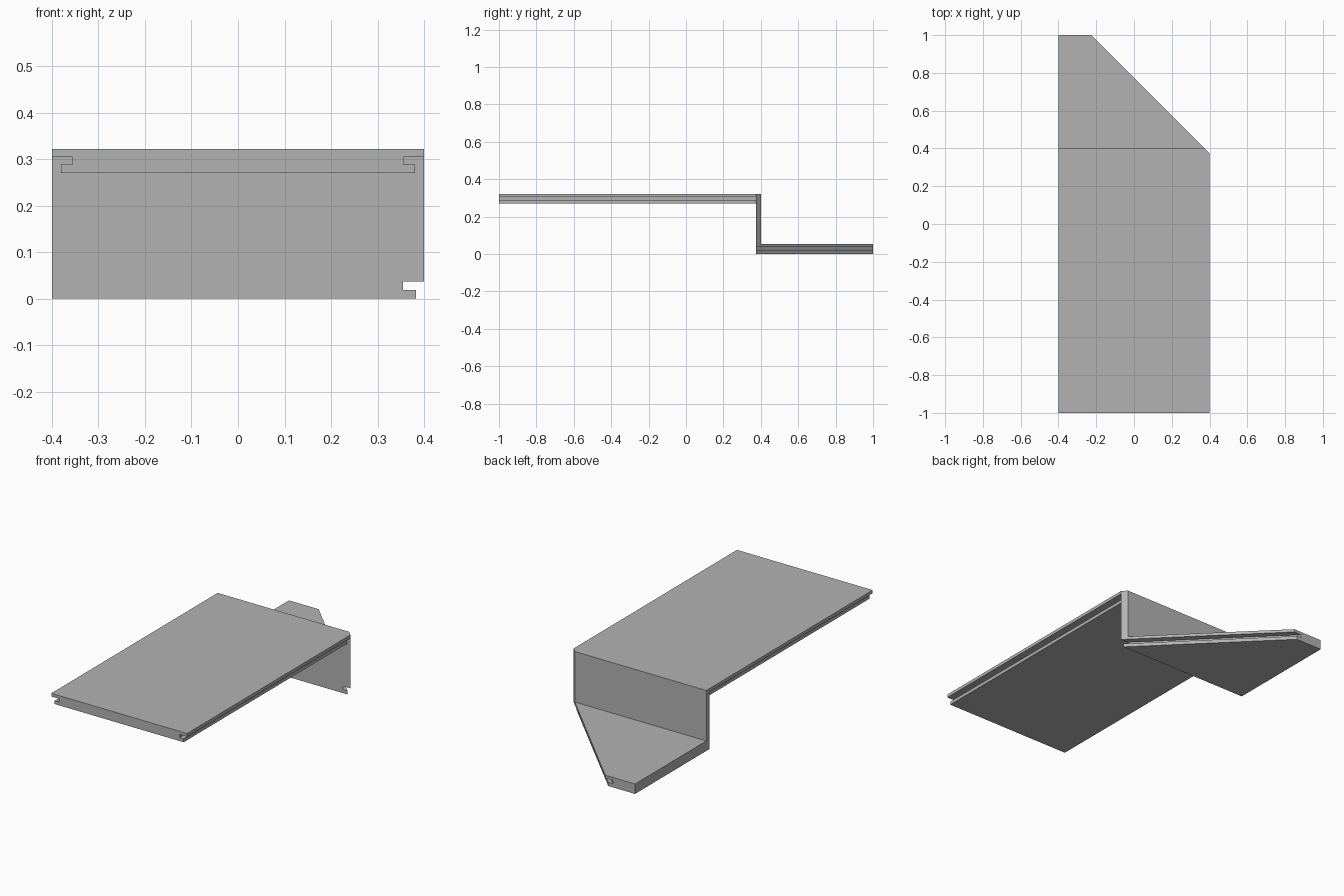
import bpy
import bmesh

if "Cube" in bpy.data.objects:
    bpy.data.objects.remove(bpy.data.objects["Cube"], do_unlink=True)

grey = bpy.data.materials.new("plain_grey")
grey.use_nodes = True
colour = (0.45, 0.45, 0.45, 1)
grey.diffuse_color = colour
grey.node_tree.nodes["Principled BSDF"].inputs["Base Color"].default_value = colour


def loft(name, start, end):
    """Solid between two matching outlines."""
    bm = bmesh.new()
    a = [bm.verts.new(p) for p in start]
    b = [bm.verts.new(p) for p in end]
    bm.faces.new(a)
    bm.faces.new(b[::-1])
    for i in range(len(a)):
        j = (i + 1) % len(a)
        bm.faces.new((a[i], b[i], b[j], a[j]))
    bmesh.ops.recalc_face_normals(bm, faces=bm.faces)
    mesh = bpy.data.meshes.new(name)
    bm.to_mesh(mesh)
    bm.free()
    mesh.materials.append(grey)
    obj = bpy.data.objects.new(name, mesh)
    bpy.context.collection.objects.link(obj)


HALF, FRONT, BACK = 0.4, -1.0, 1.0
STEP, STEP_BACK = 0.375, 0.4
TOP, SHELF = 0.322, 0.053

# Edge profile, bottom to top: lower lip, groove, upper lip (inset, height)
edge = [(0.02, 0), (0.02, 0.018), (0.044, 0.018),
        (0.044, 0.035), (0, 0.035), (0, 0.052)]

# Upper deck, grooved along both long sides
right = [(HALF - d, TOP - 0.052 + z) for d, z in edge]
section = right + [(-x, z) for x, z in reversed(right)]
loft("upper_deck", [(x, FRONT, z) for x, z in section],
     [(x, STEP, z) for x, z in section])

# Upright riser with a mitred end
plan = [(-HALF, STEP), (HALF, STEP),
        (HALF + STEP - STEP_BACK, STEP_BACK), (-HALF, STEP_BACK)]
loft("riser", [(x, y, SHELF) for x, y in plan], [(x, y, TOP) for x, y in plan])

# Lower shelf, its diagonal side grooved at 45 degrees
shelf_edge = [(0.017, 0), (0.017, 0.019), (0.045, 0.019),
              (0.045, 0.037), (0, 0.037), (0, SHELF)]


def shelf_section(y):
    reach = HALF + STEP - y
    return ([(-HALF, y, 0)] + [(reach - d, y, z) for d, z in shelf_edge]
            + [(-HALF, y, SHELF)])


loft("lower_shelf", shelf_section(STEP), shelf_section(BACK))
